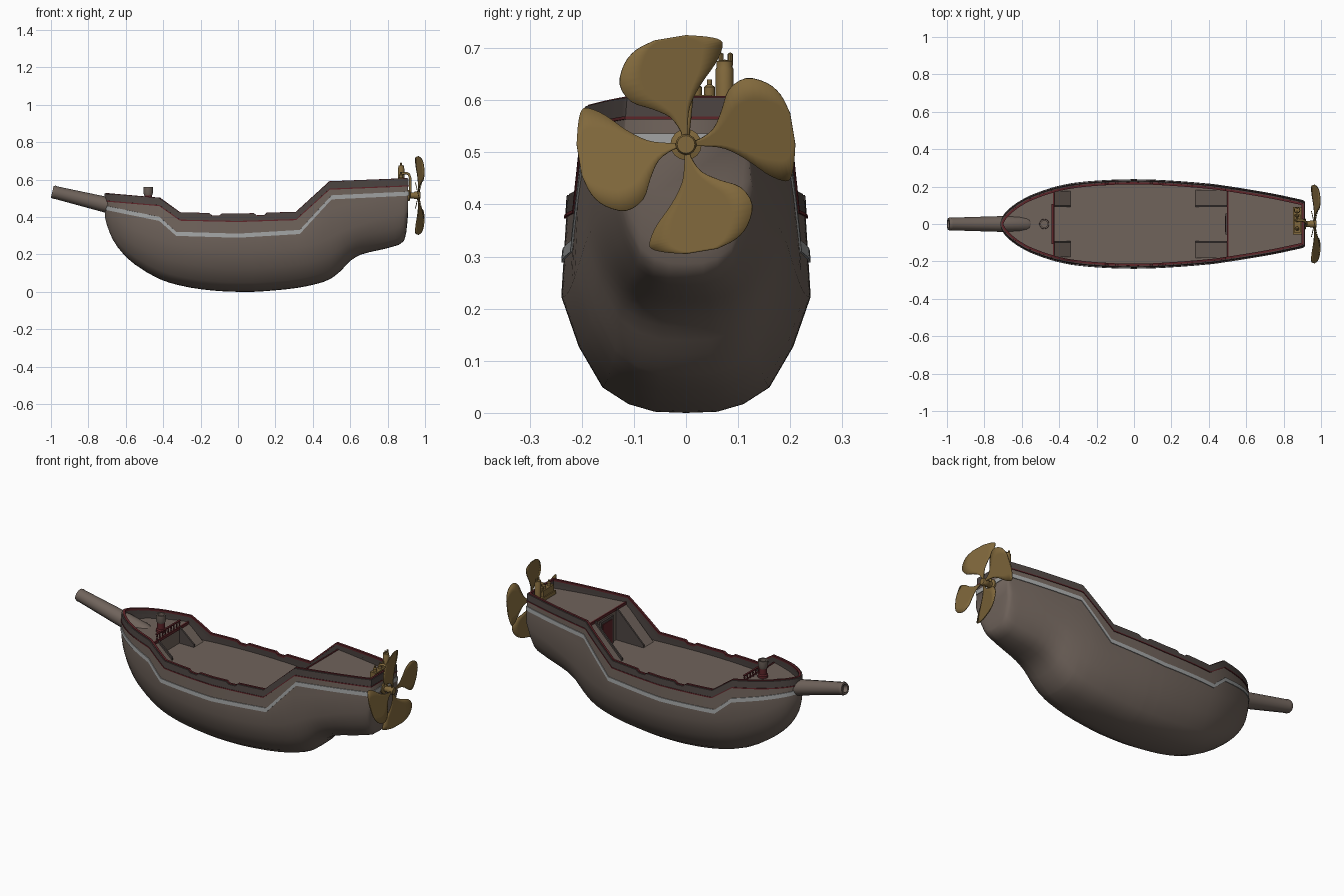
import bpy, bmesh, math
from mathutils import Vector

if "Cube" in bpy.data.objects:
    bpy.data.objects.remove(bpy.data.objects["Cube"])

def mat(name, r, g, b):
    m = bpy.data.materials.new(name)
    m.diffuse_color = (r, g, b, 1)
    m.use_nodes = True
    m.node_tree.nodes["Principled BSDF"].inputs["Base Color"].default_value = m.diffuse_color
    return m

WOOD = mat("wood", .16, .125, .105)
DARK = mat("dark_wood", .075, .06, .055)
RED = mat("red", .11, .018, .022)
GREY = mat("pale_trim", .36, .37, .37)
BRASS = mat("brass", .22, .14, .045)

def make(name, verts, faces, m, angle=35):
    bm = bmesh.new()
    vs = [bm.verts.new(v) for v in verts]
    for f in faces:
        bm.faces.new([vs[i] for i in f])
    bmesh.ops.remove_doubles(bm, verts=bm.verts, dist=1e-5)
    bmesh.ops.recalc_face_normals(bm, faces=bm.faces)
    me = bpy.data.meshes.new(name)
    bm.to_mesh(me)
    bm.free()
    ob = bpy.data.objects.new(name, me)
    bpy.context.collection.objects.link(ob)
    me.materials.append(m)
    bpy.context.view_layer.objects.active = ob
    ob.select_set(True)
    bpy.ops.object.shade_smooth_by_angle(angle=math.radians(angle))
    ob.select_set(False)
    return ob

def prism(name, outline, d, m):
    """Extrude a planar outline of 3D points along vector d."""
    n = len(outline)
    vs = [Vector(p) for p in outline]
    vs += [p + Vector(d) for p in vs]
    faces = [range(n), range(n, 2 * n)]
    faces += [(i, (i + 1) % n, (i + 1) % n + n, i + n) for i in range(n)]
    return make(name, vs, faces, m, 20)

def box(name, x0, x1, y0, y1, z0, z1, m):
    return prism(name, [(x0, y0, z0), (x1, y0, z0), (x1, y1, z0), (x0, y1, z0)], (0, 0, z1 - z0), m)

def lathe(name, prof, origin, axis, m, seg=16):
    """Revolve (radius, height) points about an axis."""
    q = Vector(axis).to_track_quat('Z', 'Y')
    vs = [Vector(origin) + q @ Vector((r * math.cos(a), r * math.sin(a), h))
          for r, h in prof for a in [math.tau * k / seg for k in range(seg)]]
    faces = [(i * seg + k, i * seg + (k + 1) % seg, (i + 1) * seg + (k + 1) % seg, (i + 1) * seg + k)
             for i in range(len(prof) - 1) for k in range(seg)]
    return make(name, vs, faces, m, 40)

def interp(tab, x, c=1, smooth=False):
    x = min(max(x, tab[0][0]), tab[-1][0])
    i = next(i for i in range(len(tab) - 1) if x <= tab[i + 1][0])
    a, b = tab[i], tab[i + 1]
    h = b[0] - a[0]
    u = (x - a[0]) / h
    if not smooth:
        return a[c] + (b[c] - a[c]) * u
    p, q = tab[max(i - 1, 0)], tab[min(i + 2, len(tab) - 1)]
    ma, mb = (b[c] - p[c]) / (b[0] - p[0]) * h, (q[c] - a[c]) / (q[0] - a[0]) * h
    return (a[c] * (2*u**3 - 3*u*u + 1) + ma * (u**3 - 2*u*u + u) + b[c] * (3*u*u - 2*u**3) + mb * (u**3 - u*u))

# Hull stations: x, keel height, height of widest point, half width at rail
ST = [(-.712, .40, .43, .01), (-.70, .355, .42, .033), (-.67, .28, .40, .066), (-.62, .21, .37, .105),
      (-.55, .145, .33, .143), (-.42, .068, .28, .188), (-.31, .034, .25, .209), (-.2, .014, .235, .22),
      (-.05, .001, .225, .227), (.08, 0, .222, .226), (.2, .008, .225, .22), (.31, .02, .235, .212),
      (.42, .042, .26, .202), (.49, .067, .29, .192), (.55, .112, .32, .183), (.6, .165, .34, .175),
      (.66, .20, .36, .165), (.75, .222, .39, .149), (.84, .245, .41, .13), (.885, .27, .42, .12),
      (.9, .32, .43, .116), (.91, .42, .45, .112)]
RAIL = [(-.712, .525), (-.42, .5), (-.31, .422), (0, .415), (.31, .425), (.49, .588), (.91, .605)]
NOTCH = [(x + s, d) for x in (-.12, .12) for s, d in ((-.035, 0), (-.02, -.012), (.02, -.012), (.035, 0))]
STRIPE = [(-.712, .45), (-.42, .39), (-.33, .31), (0, .30), (.33, .32), (.5, .505), (.91, .525)]
XS = {s[0] for s in ST} | {n[0] for n in NOTCH} | {s[0] for s in STRIPE}
XS = sorted(XS | {(a[0] + b[0]) / 2 for a, b in zip(ST, ST[1:])})

def base(x): return interp(RAIL, x)
def rail(x): return base(x) + interp(NOTCH, x)
def half(x): return interp(ST, x, 3, True)

def hull_y(x, z):
    t, zw = half(x), interp(ST, x, 2, True)
    w = t + min(.012, t * .2)
    f = min(1, max(0, (z - zw) / (base(x) - zw)))
    return w + (t - w) * f

# Hull shell: rounded bilge below the widest line, tumblehome above
LOW = [(0, 0), (.25, .01), (.46, .075), (.67, .22), (.86, .57), (1, 1)]
verts, rows = [], []
for x in XS:
    k, zw = max(0, interp(ST, x, 1, True)), interp(ST, x, 2, True)
    side = [(hull_y(x, zw) * a, k + (zw - k) * b) for a, b in LOW]
    side += [(hull_y(x, z), z) for z in (zw + (rail(x) - zw) * .5, rail(x) - .003)]
    sec = [(-y, z) for y, z in side[:0:-1]] + side
    rows.append(range(len(verts), len(verts) + len(sec)))
    verts += [(x, y, z) for y, z in sec]
faces = [(a[i], a[i + 1], b[i + 1], b[i]) for a, b in zip(rows, rows[1:]) for i in range(len(a) - 1)]
make("hull", verts, faces + [rows[0], rows[-1]], WOOD, 75)

def ring(name, lo, hi, o_in, o_out, m):
    """Band running all round the hull, between two height functions."""
    pts = [(x, 1) for x in XS] + [(x, -1) for x in reversed(XS)]
    n = len(pts)
    def P(i, z):
        x, s = pts[i % n]
        return Vector((x, s * hull_y(x, z)))
    vs = []
    for i, (x, s) in enumerate(pts):
        za, zb = lo(x), hi(x)
        e = [(P(i + j, zb) - P(i + j - 1, zb)).normalized() for j in (0, 1)]
        nrm = sum((Vector((-d.y, d.x)) for d in e), Vector((0, 0))).normalized()
        for o, z in ((o_in, za), (o_out, za), (o_out, zb), (o_in, zb)):
            p = P(i, max(z, base(x) - .05) if o < 0 else z) + nrm * o
            vs.append((p.x, p.y, z))
    fs = [(4 * i + k, 4 * i + (k + 1) % 4, 4 * ((i + 1) % n) + (k + 1) % 4, 4 * ((i + 1) % n) + k)
          for i in range(n) for k in range(4)]
    return make(name, vs, fs, m)

ring("bulwark_lining", lambda x: min(.36, base(x)) if -.45 < x < .52 else base(x) - .08,
     lambda x: base(x) - .03, -.014, -.004, DARK)
ring("upper_strake", lambda x: base(x) - .04, rail, -.014, .002, DARK)
ring("rail_cap", lambda x: rail(x) - .008, lambda x: rail(x) + .003, -.016, -.004, RED)
ring("red_line", lambda x: base(x) - .042, lambda x: base(x) - .036, -.004, .004, RED)
ring("pale_stripe", lambda x: interp(STRIPE, x) - .011, lambda x: interp(STRIPE, x) + .011, -.004, .004, GREY)

# Decks
MAIN, FORE, AFT = .375, .465, .555
def deck(name, x0, x1, z):
    xs = [x0] + [x for x in XS if x0 < x < x1] + [x1]
    inset = [(x, max(half(x) - .008, .004), z) for x in xs]
    prism(name, inset + [(x, -y, z) for x, y, _ in reversed(inset)], (0, 0, -.02), WOOD)
deck("main_deck", -.44, .52, MAIN)
deck("fore_deck", -.70, -.43, FORE)
deck("quarter_deck", .5, .902, AFT)

# Bulkheads with red edge beams and a door
for name, x, z, s in (("fore", -.43, FORE, -1), ("aft", .5, AFT, 1)):
    h = half(x) - .008
    box(name + "_bulkhead", x, x + s * .012, -h, h, MAIN - .02, z - .01, WOOD)
    box(name + "_edge_beam", x - s * .004, x + s * .004, -h, h, z - .012, z + .003, RED)
box("door_frame", .49, .502, -.055, .055, MAIN, .53, DARK)
box("door", .487, .502, -.042, .042, MAIN, .515, RED)

# Sloping gangways with dark stringers on both sides
def gangway(name, xlow, xtop, z):
    for s in (-1, 1):
        ya = half(xtop) - .009
        prism(name, [(xlow, s * .1, MAIN), (xtop, s * .1, MAIN), (xtop, s * .1, z - .01)], (0, s * (ya - .1), 0), WOOD)
        prism(name + "_stringer", [(xlow, s * .092, MAIN), (xtop, s * .092, MAIN), (xtop, s * .092, z + .002),
                                   (xlow, s * .092, MAIN + .015)], (0, s * .009, 0), DARK)
gangway("fore_gangway", -.34, -.43, FORE)
gangway("aft_gangway", .33, .5, AFT)

# Fore deck balustrade
for i in range(9):
    y = -.1 + .025 * i
    lathe("baluster", [(0, 0), (.005, 0), (.003, .01), (.005, .02), (.003, .034), (0, .034)],
          (-.435, y, FORE), (0, 0, 1), RED, 6)
box("balustrade_rail", -.44, -.43, -.106, .106, FORE + .03, FORE + .036, RED)

# Capstan
lathe("capstan_base", [(0, 0), (.027, 0), (.027, .012), (.021, .018), (.021, .055), (0, .055)],
      (-.48, 0, FORE), (0, 0, 1), RED)
lathe("capstan_head", [(0, .05), (.021, .05), (.026, .065), (.026, .095), (.018, .095), (.018, .08), (0, .08)],
      (-.48, 0, FORE), (0, 0, 1), WOOD)

# Bowsprit, with a hollowed tip
axis = Vector((-.443, 0, .107))
lathe("bowsprit", [(0, 0), (.035, .005), (.043, .03), (.042, .17), (.034, axis.length - .02),
                   (.036, axis.length - .01), (.032, axis.length), (.022, axis.length), (.014, axis.length - .02),
                   (0, axis.length - .02)], (-.55, 0, .428), axis, WOOD, 12)

# Propeller: four swept, pitched blades (tangent, radial)
HUB = Vector((.965, 0, .515))
LEAD = [(0, .003, .012), (1, .003, .04), (2, .008, .075), (3, .028, .115), (4, .056, .155), (5, .069, .185),
        (6, .066, .2), (7, .04, .207), (8, .0, .21)]
TRAIL = [(0, -.008, .012), (1, -.01, .025), (2, -.03, .052), (3, -.065, .068), (4, -.105, .082),
         (5, -.127, .115), (6, -.118, .155), (7, -.095, .182), (8, -.06, .2)]
N, M = 6, 25
for k in range(4):
    c, s = math.cos(k * math.pi / 2), math.sin(k * math.pi / 2)
    vs = []
    for i in range(M):
        v = 8 * i / (M - 1)
        a, b = ([interp(T, v, d, True) for d in (1, 2)] for T in (LEAD, TRAIL))
        for j in range(N):
            u = j / (N - 1)
            t, r = a[0] + (b[0] - a[0]) * u, a[1] + (b[1] - a[1]) * u
            vs.append(HUB + Vector((-.24 * t, t * c + r * s, r * c - t * s)))
    fs = [(i * N + j, i * N + j + 1, (i + 1) * N + j + 1, (i + 1) * N + j)
          for i in range(M - 1) for j in range(N - 1)]
    mod = make("propeller_blade", vs, fs, BRASS, 60).modifiers.new("thickness", 'SOLIDIFY')
    mod.thickness, mod.offset = .004, 0
lathe("propeller_hub", [(0, 0), (.03, 0), (.03, .012), (.016, .016), (.016, .035), (.02, .04), (.02, .066),
                        (.017, .07), (0, .07)], (.905, 0, .515), (1, 0, 0), BRASS)

# Steam engine on the stern
box("engine_bed", .85, .895, -.055, .09, AFT, .575, BRASS)
box("engine_block", .855, .89, -.045, .05, .57, .61, BRASS)
lathe("boiler", [(0, 0), (.017, 0), (.017, .1), (.015, .104), (.015, .115), (0, .118)], (.872, .074, .56), (0, 0, 1), BRASS)
for y in (.067, .085):
    lathe("boiler_valve", [(0, 0), (.005, 0), (.005, .022), (0, .025)], (.872, y, .667), (0, 0, 1), BRASS, 8)
for y in (-.025, .02, .045):
    lathe("piston", [(0, 0), (.011, 0), (.011, .025), (.005, .03), (.005, .04), (0, .04)], (.872, y, .6), (0, 0, 1), BRASS, 10)
crv = bpy.data.curves.new("steam_pipe", 'CURVE')
crv.dimensions, crv.bevel_depth, crv.bevel_resolution = '3D', .007, 2
sp = crv.splines.new('POLY')
PIPE = [(.872, .02, .63), (.9, .02, .635), (.914, .015, .628), (.92, .008, .61), (.922, 0, .53)]
sp.points.add(len(PIPE) - 1)
for p, co in zip(sp.points, PIPE):
    p.co = (*co, 1)
crv.materials.append(BRASS)
bpy.context.collection.objects.link(bpy.data.objects.new("steam_pipe", crv))
